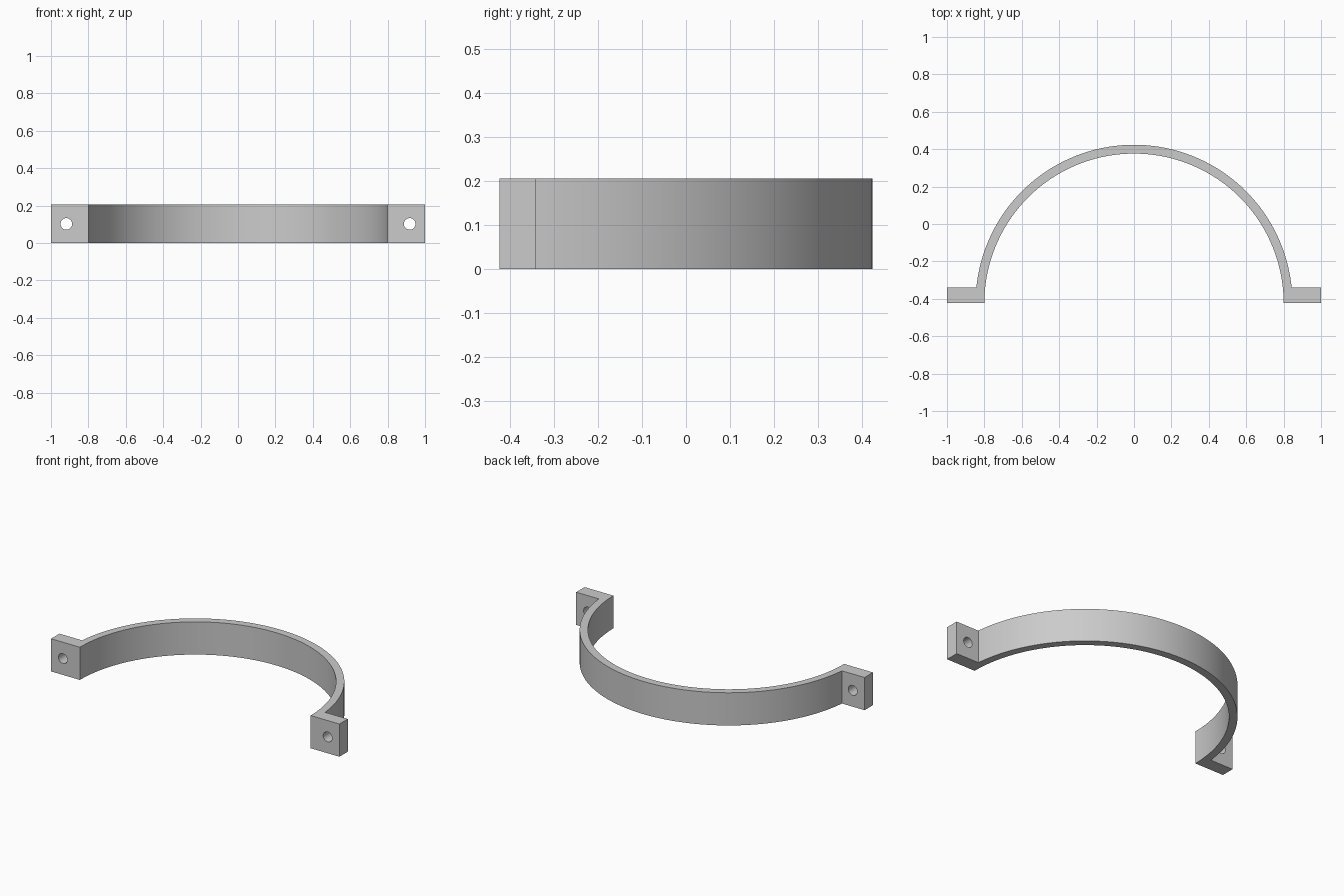
import bpy, bmesh, math
from mathutils import Matrix

cube = bpy.data.objects.get("Cube")
if cube:
    bpy.data.objects.remove(cube, do_unlink=True)

HEIGHT = 0.205
INNER, OUTER = 0.80, 0.847
FRONT = -0.4235          # flat mounting plane and arc centre
TAB = 0.083              # thickness of the mounting tabs
HOLE_X, HOLE_R = 0.918, 0.031
STEPS = 96

# Material
steel = bpy.data.materials.new("plain grey")
steel.use_nodes = True
GREY = (0.6, 0.6, 0.6, 1)
steel.diffuse_color = GREY
steel.node_tree.nodes["Principled BSDF"].inputs["Base Color"].default_value = GREY


def arc(radius, start, end):
    return [(radius * math.cos(a), FRONT + radius * math.sin(a))
            for a in (start + (end - start) * i / STEPS for i in range(STEPS + 1))]


def make_object(name, bm):
    bmesh.ops.recalc_face_normals(bm, faces=bm.faces[:])
    mesh = bpy.data.meshes.new(name)
    bm.to_mesh(mesh)
    bm.free()
    obj = bpy.data.objects.new(name, mesh)
    bpy.context.collection.objects.link(obj)
    mesh.materials.append(steel)
    return obj


# Half-ring strap with two outward tabs, extruded from one outline
tab_back = FRONT + TAB
meet = math.asin(TAB / OUTER)
outline = ([(1, FRONT), (1, tab_back)] + arc(OUTER, meet, math.pi - meet)
           + [(-1, tab_back), (-1, FRONT)] + arc(INNER, math.pi, 0))
bm = bmesh.new()
face = bm.faces.new([bm.verts.new((x, y, 0)) for x, y in outline])
walls = bmesh.ops.extrude_face_region(bm, geom=[face])
top = [v for v in walls["geom"] if isinstance(v, bmesh.types.BMVert)]
bmesh.ops.translate(bm, verts=top, vec=(0, 0, HEIGHT))
clamp = make_object("half_ring_clamp", bm)

# Bolt holes through the tabs
bm = bmesh.new()
for side in (-1, 1):
    place = (Matrix.Translation((side * HOLE_X, FRONT + TAB / 2, HEIGHT / 2))
             @ Matrix.Rotation(math.pi / 2, 4, "X"))
    bmesh.ops.create_cone(bm, cap_ends=True, segments=32, radius1=HOLE_R,
                          radius2=HOLE_R, depth=TAB * 2, matrix=place)
cutter = make_object("bolt_hole_cutter", bm)
cutter.hide_render = True

cut = clamp.modifiers.new("bolt_holes", "BOOLEAN")
cut.operation = "DIFFERENCE"
cut.solver = "EXACT"
cut.object = cutter
bpy.ops.object.select_all(action="DESELECT")
clamp.select_set(True)
bpy.context.view_layer.objects.active = clamp
bpy.ops.object.modifier_apply(modifier=cut.name)
bpy.data.objects.remove(cutter, do_unlink=True)

# Smooth curved walls, crisp edges
bpy.ops.object.shade_smooth_by_angle(angle=math.radians(30))
